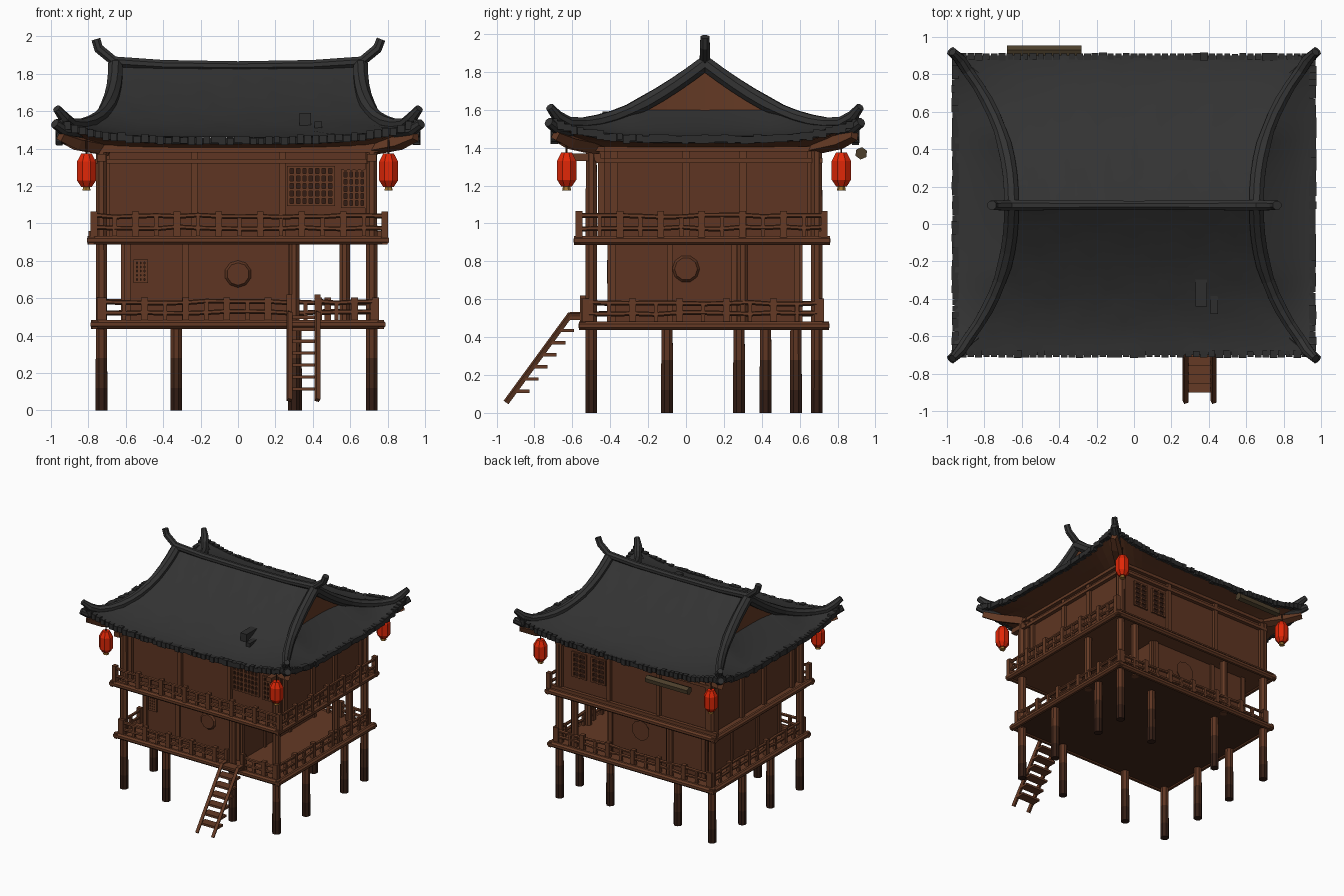
import bpy, bmesh, math, random
from mathutils import Vector, Matrix

if "Cube" in bpy.data.objects:
    bpy.data.objects.remove(bpy.data.objects["Cube"])
random.seed(4)

def material(name, rgb):
    m = bpy.data.materials.new(name)
    m.diffuse_color = (*rgb, 1)
    m.use_nodes = True
    m.node_tree.nodes["Principled BSDF"].inputs["Base Color"].default_value = m.diffuse_color
    return m

WOOD = material("brown wood", (.128, .042, .018))
WALL = material("wall planks", (.112, .036, .016))
DARK = material("dark wood", (.055, .020, .010))
LINE = material("lattice shadow", (.032, .012, .007))
ROOF = material("roof charcoal", (.033, .033, .033))
TILE = material("tile edge", (.026, .026, .026))
RED = material("lantern red", (.75, .020, .002))
GOLD = material("tassel gold", (.35, .17, .03))
OLIVE = material("old timber", (.070, .048, .024))

def finish(name, bm, mats, rule=None, smooth=False):
    bmesh.ops.recalc_face_normals(bm, faces=bm.faces)
    for f in bm.faces:
        f.normal_update()
        if rule:
            f.material_index = rule(f)
        f.smooth = smooth
    me = bpy.data.meshes.new(name)
    bm.to_mesh(me)
    bm.free()
    for m in mats:
        me.materials.append(m)
    ob = bpy.data.objects.new(name, me)
    bpy.context.collection.objects.link(ob)
    return ob

def box(bm, x0, x1, y0, y1, z0, z1):
    m = Matrix.Translation(((x0+x1)/2, (y0+y1)/2, (z0+z1)/2)) @ Matrix.Diagonal((x1-x0, y1-y0, z1-z0, 1))
    bmesh.ops.create_cube(bm, size=1, matrix=m)

def boxes(name, dims, mats, rule=None):
    bm = bmesh.new()
    for d in dims:
        box(bm, *d)
    return finish(name, bm, mats, rule)

def tube(bm, pts, radii, n=8):
    """Round bar through points, one radius per point."""
    pts = [Vector(p) for p in pts]
    rings = []
    for i, p in enumerate(pts):
        d = (pts[min(i+1, len(pts)-1)] - pts[max(i-1, 0)]).normalized()
        a = d.cross(Vector((0, 0, 1)) if abs(d.z) < .98 else Vector((0, 1, 0))).normalized()
        b = d.cross(a)
        rings.append([bm.verts.new(p + radii[i]*(a*math.cos(k*math.tau/n+.39) + b*math.sin(k*math.tau/n+.39))) for k in range(n)])
    for r, s in zip(rings, rings[1:]):
        for k in range(n):
            bm.faces.new((r[k], r[(k+1) % n], s[(k+1) % n], s[k]))
    bm.faces.new(rings[0])
    bm.faces.new(rings[-1])

def sheet(bm, fn, nu, nv):
    g = [[bm.verts.new(fn(i/nu, j/nv)) for j in range(nv+1)] for i in range(nu+1)]
    for i in range(nu):
        for j in range(nv):
            bm.faces.new((g[i][j], g[i+1][j], g[i+1][j+1], g[i][j+1]))

# ---------- stilts and posts ----------
corners = [(x, y) for x in (-.73, .715) for y in (-.5, .69)]
inner = [(-.33, -.5), (.30, -.5), (-.73, -.1), (-.73, .28), (.715, -.1), (.715, .42), (-.33, .58), (.31, .58)]
bm = bmesh.new()
for x, y in corners + inner:
    tube(bm, [(x, y, 0), (x, y, .12), (x, y, .28), (x, y, .46)], [.034, .034, .033, .032])
finish("stilts", bm, [WALL, DARK, LINE], lambda f: 0 if f.calc_center_median().z > .3 else 1 if f.calc_center_median().z > .1 else 2)
bm = bmesh.new()
for x, y in corners:
    tube(bm, [(x, y, .44), (x, y, 1.44)], [.033, .031])
for x, y in [(.30, -.5), (.57, .69), (.715, .30), (-.33, .69)]:
    tube(bm, [(x, y, .44), (x, y, .92)], [.03, .03])
finish("posts", bm, [WOOD])

# ---------- floors ----------
under = lambda f: 1 if f.normal.z < -.5 else 0
boxes("lower_floor", [(-.76, .75, -.54, .73, .445, .475)], [WOOD, DARK], under)
boxes("upper_floor", [(-.78, .78, -.57, .74, .895, .925)], [WOOD])
bm = bmesh.new()
for X, Y0, Y1, z, r in ((.765, -.545, .735, .46, .025), (.785, -.57, .74, .91, .025)):
    for y in (Y0, Y1):
        tube(bm, [(-X-.02, y, z), (X+.015, y, z)], [r, r])
    for x in (-X, X):
        tube(bm, [(x, Y0-.02, z), (x, Y1+.02, z)], [r, r])
finish("floor_edge_beams", bm, [WOOD])

# ---------- rooms ----------
boxes("lower_room", [(-.61, .31, -.40, .60, .47, .90)], [WALL])
boxes("upper_room", [(-.73, .70, -.44, .69, .92, 1.43)], [WALL])
frame = []
for x in (-.72, -.25, .22, .68):          # front and back studs, upper level
    frame += [(x, x+.035, -.465, -.43, .92, 1.42), (x, x+.035, .68, .715, .92, 1.42)]
for y in (-.40, -.02, .28, .64):          # side studs
    frame += [(.69, .72, y, y+.04, .92, 1.42), (-.755, -.72, y, y+.04, .92, 1.42)]
for x in (-.61, -.30, .27):               # lower level studs
    frame += [(x, x+.035, -.415, -.39, .47, .90), (x, x+.035, .59, .615, .47, .90)]
for y in (-.40, -.10, .24, .57):
    frame += [(.30, .325, y, y+.03, .47, .90), (-.625, -.60, y, y+.03, .47, .90)]
for z in (1.32, 1.38):                    # head beams
    frame += [(-.75, .74, -.475, -.43, z, z+.025), (-.75, .74, .68, .72, z, z+.025),
              (.69, .73, -.52, .70, z, z+.025), (-.765, -.72, -.52, .70, z, z+.025)]
frame += [(-.76, .75, -.53, -.49, 1.38, 1.43), (-.80, .80, .70, .73, .92, .96)]
frame += [(x-.025, x+.025, -.60, -.45, 1.33, 1.37) for x in (-.73, .715)]
boxes("wall_framing", frame, [WOOD])

# ---------- lattice windows and carved panels ----------
panes, bars = [], []
def window(x0, x1, z0, z1, y, s, n):
    panes.append((x0, x1, min(y, y+s*.006), max(y, y+s*.006), z0, z1))
    ya, yb = sorted((y+s*.004, y+s*.018))
    for i in range(n+1):
        x = x0+(x1-x0)*i/n
        bars.append((x-.008, x+.008, ya, yb, z0-.008, z1+.008))
    for i in range(6):
        z = z0+(z1-z0)*i/5
        bars.append((x0-.008, x1+.008, ya, yb, z-.006, z+.006))
window(.27, .51, 1.10, 1.30, -.44, -1, 7)
window(.56, .68, 1.09, 1.28, -.44, -1, 4)
window(-.55, -.49, .69, .80, -.40, -1, 3)
window(.28, .40, 1.08, 1.28, .69, 1, 2)
window(.46, .58, 1.08, 1.28, .69, 1, 2)
boxes("window_openings", panes, [LINE])
boxes("window_lattice", bars, [WOOD])
bm = bmesh.new()
for p, ax in (((0, -.40, .73), 'X'), ((0, .60, .73), 'X'), ((.31, .0, .76), 'Y')):
    bmesh.ops.create_cone(bm, cap_ends=True, segments=10, radius1=.085, radius2=.06, depth=.03,
                          matrix=Matrix.Translation(p) @ Matrix.Rotation(math.pi/2, 4, ax))
finish("carved_medallions", bm, [WALL])

# ---------- railings ----------
def railing(bm, a, b, z, h, n):
    a, b = Vector((*a, 0)), Vector((*b, 0))
    for k in (.45, .95):
        pts = [a.lerp(b, i/n) + Vector((0, 0, z+h*k+random.uniform(-.006, .006))) for i in range(n+1)]
        tube(bm, pts, [.013]*(n+1), 6)
    for i in range(n+1):
        p = a.lerp(b, i/n)
        w = .018 if i % 2 == 0 else .011
        box(bm, p.x-w, p.x+w, p.y-w, p.y+w, z-.01, z+h+(.02 if i % 2 == 0 else 0))
bm = bmesh.new()
railing(bm, (-.72, -.535), (.27, -.535), .475, .11, 9)
railing(bm, (.43, -.535), (.72, -.535), .475, .11, 3)
railing(bm, (.735, -.53), (.735, .71), .475, .11, 10)
railing(bm, (-.735, -.53), (-.735, .71), .475, .11, 10)
railing(bm, (-.72, .71), (.72, .71), .475, .11, 12)
finish("lower_railing", bm, [WOOD])
bm = bmesh.new()
railing(bm, (-.77, -.565), (.785, -.565), .92, .125, 14)
railing(bm, (.785, -.565), (.785, .73), .92, .125, 12)
finish("upper_railing", bm, [WOOD])

# ---------- ladder ----------
bm = bmesh.new()
for x in (.275, .425):
    tube(bm, [(x, -.52, .52), (x, -.61, .52), (x, -.95, .055)], [.017]*3, 4)
    box(bm, x-.015, x+.015, -.56, -.53, .46, .62)
for i in range(7):
    y, z = -.89+.047*i, .115+.064*i
    box(bm, .265, .435, y-.01, y+.065, z-.009, z+.009)
finish("ladder", bm, [WOOD])

# ---------- roof ----------
CY = .10
def hip(t):        # half width and height along the hip line, ridge (0) to corner (1)
    return .66+.30*t**2.3, 1.46+.38*(1-t)**1.6+.09*t**4
def slope(sy):
    def fn(a, t):
        s = 2*a-1
        return (s*hip(t)[0], CY+sy*.8*t, 1.46+.38*(1-t)**1.6+.09*t**4*s**4 + random.uniform(-.003, .003))
    return fn
def eave(u):
    return 1.46+.09*u**4
def side(sx):
    def fn(a, v):
        u = 2*a-1
        x, z = hip(abs(u))
        z, e = min(z, 1.60), eave(u)
        x -= .02*(1-abs(u))
        return (sx*(x+(.96-x)*v), CY+.8*u, e+(z-e)*(1-v)**1.4)
    return fn
bm = bmesh.new()
for s in (-1, 1):
    sheet(bm, slope(s), 30, 14)
    sheet(bm, side(s), 28, 6)
finish("roof_surface", bm, [ROOF], smooth=True)
bm = bmesh.new()
for s in (-1, 1):                         # gable infill
    def gable(a, v, s=s):
        u = (2*a-1)*.5
        x, z = hip(abs(u))
        return (s*(x-.015), CY+.8*u, 1.58+(max(z-.005, 1.581)-1.58)*v)
    sheet(bm, gable, 16, 1)
finish("gable_walls", bm, [WOOD])
bm, bf = bmesh.new(), bmesh.new()
for s in (-1, 1):                         # underside of the eaves and edge boards
    sheet(bm, lambda a, v: ((2*a-1)*(.70+.245*v), CY+s*(.58+.205*v), 1.40+(eave(2*a-1)-.035-1.40)*v), 20, 2)
    sheet(bm, lambda a, v: (s*(.70+.245*v), CY+(2*a-1)*(.58+.205*v), 1.40+(eave(2*a-1)-.035-1.40)*v), 20, 2)
    sheet(bf, lambda a, v: ((2*a-1)*(.96-.015*v), CY+s*(.8-.015*v), eave(2*a-1)-.036*v), 20, 1)
    sheet(bf, lambda a, v: (s*(.96-.015*v), CY+(2*a-1)*(.8-.015*v), eave(2*a-1)-.036*v), 20, 1)
finish("eave_underside", bm, [WOOD])
finish("eave_edge_boards", bf, [TILE])

# ragged tile ends along all four eaves
bm = bmesh.new()
N = 46
for i in range(N+1):
    u = 2*i/N-1
    for s in (-1, 1):
        for x, y in ((.955*u, CY+s*.795), (s*.955, CY+.795*u)):
            w, h, z = random.uniform(.015, .021), random.uniform(.016, .024), eave(u)-.014+random.uniform(-.008, .004)
            box(bm, x-w, x+w, y-w, y+w, z-h, z+h)
finish("eave_tiles", bm, [TILE])

# hip ridges with upturned corners, main ridge with horns
bm, br = bmesh.new(), bmesh.new()
for sx in (-1, 1):
    for sy in (-1, 1):
        P = lambda x, d, z: (sx*x, CY+sy*d, z)
        pts = [P(hip(t/10)[0]-.005, .8*t/10, hip(t/10)[1]+.004) for t in range(10)]
        tube(bm, pts + [P(.93, .78, 1.565), P(.97, .82, 1.615)], [.042]*5+[.036]*3+[.032]*3+[.022])
        tube(bm, [P(.84, .70, 1.49), P(.93, .78, 1.50), P(.98, .825, 1.535)], [.032, .032, .026])
        tube(br, [P(.70, .57, 1.40), P(.86, .71, 1.43), P(.95, .79, 1.465)], [.04, .04, .03], 4)
tube(bm, [(-.76, CY, 1.985), (-.745, CY, 1.935), (-.66, CY, 1.865), (-.4, CY, 1.848), (0, CY, 1.843), (.4, CY, 1.848),
          (.66, CY, 1.865), (.745, CY, 1.935), (.765, CY, 1.985)], [.026, .028, .03, .028, .026, .028, .03, .028, .026])
finish("roof_ridges", bm, [ROOF])
finish("corner_brackets", br, [WOOD])
boxes("roof_patch", [(.33, .39, -.44, -.25, 1.49, 1.59), (.41, .45, -.48, -.38, 1.48, 1.545)], [TILE])

# ---------- loose timber at the back ----------
bm = bmesh.new()
tube(bm, [(-.68, .925, 1.37), (-.28, .925, 1.37)], [.033]*2, 6)
finish("back_timber", bm, [OLIVE])

# ---------- lanterns ----------
red, gold, cord = bmesh.new(), bmesh.new(), bmesh.new()
for x in (-.81, .805):
    for y in (-.63, .82):
        tube(red, [(x, y, z) for z in (1.195, 1.23, 1.33, 1.375)], [.03, .055, .055, .03])
        tube(gold, [(x, y, 1.175), (x, y, 1.202)], [.024, .018], 6)
        tube(cord, [(x, y, 1.37), (x, y, 1.45)], [.005, .005], 5)
finish("lantern_bodies", red, [RED])
finish("lantern_tassels", gold, [GOLD])
finish("lantern_cords", cord, [DARK])
